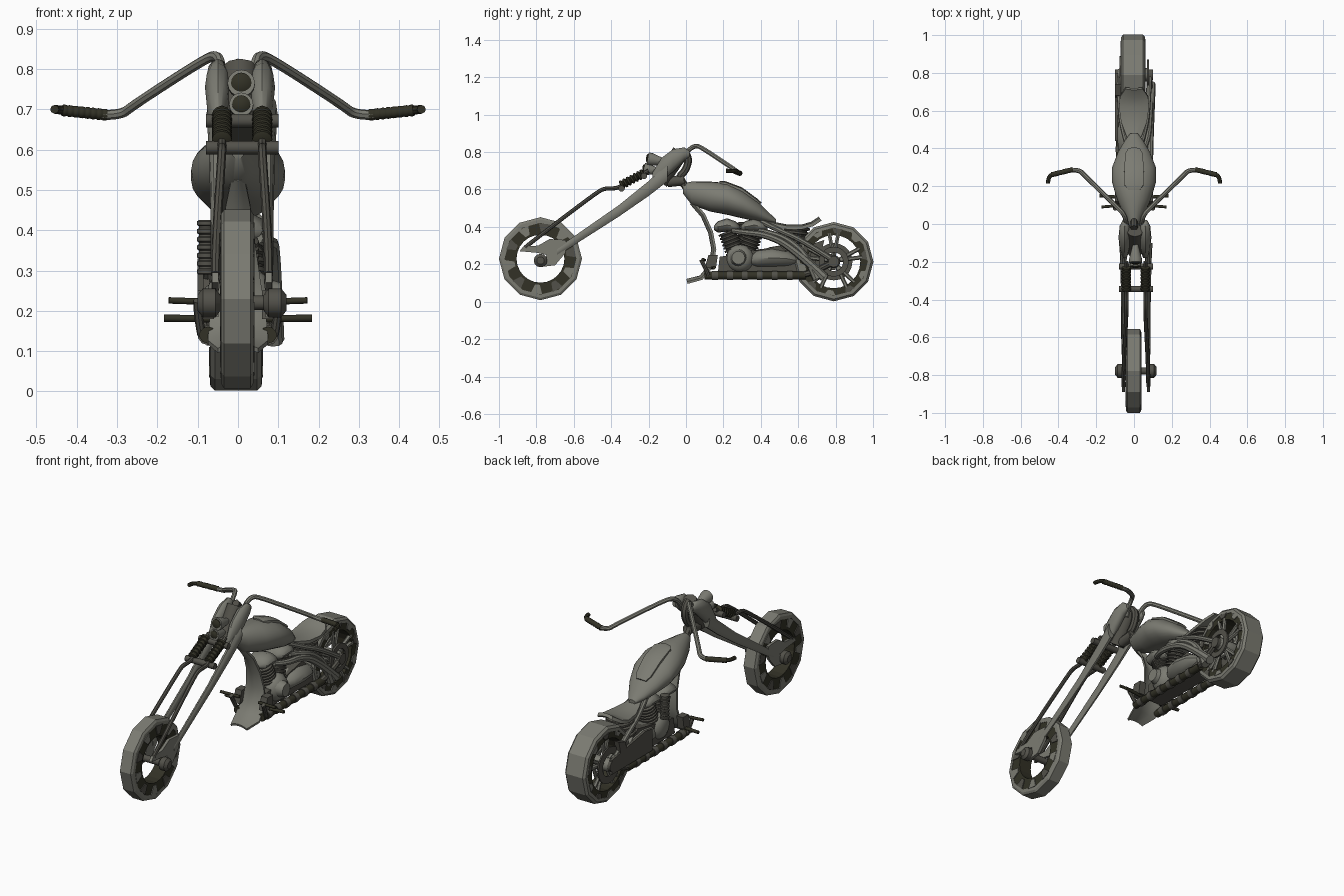
import bpy, bmesh, math
from mathutils import Vector as V

if "Cube" in bpy.data.objects:
    bpy.data.objects.remove(bpy.data.objects["Cube"])

def material(name, rgb):
    m = bpy.data.materials.new(name)
    m.diffuse_color = (*rgb, 1)
    m.use_nodes = True
    m.node_tree.nodes["Principled BSDF"].inputs["Base Color"].default_value = m.diffuse_color
    return m

GREY = material("steel grey", (.2, .2, .17))
DARK = material("dark metal", (.085, .082, .068))
BLACK = material("black rubber", (.032, .031, .019))
smooth = []

def finish(name, bm, mat, soft=True):
    bmesh.ops.recalc_face_normals(bm, faces=bm.faces[:])
    me = bpy.data.meshes.new(name)
    bm.to_mesh(me)
    bm.free()
    me.materials.append(mat)
    ob = bpy.data.objects.new(name, me)
    bpy.context.collection.objects.link(ob)
    if soft:
        smooth.append(ob)
    return ob

def skin(name, rings, mat, closed=False, soft=True):
    """Join rings of points with quads; closed links last ring to first, else caps."""
    bm = bmesh.new()
    rs = [[bm.verts.new(p) for p in r] for r in rings]
    n = len(rs[0])
    for a, b in zip(rs, rs[1:] + ([rs[0]] if closed else [])):
        for i in range(n):
            bm.faces.new((a[i], a[(i+1) % n], b[(i+1) % n], b[i]))
    if not closed:
        bm.faces.new(rs[0][::-1])
        bm.faces.new(rs[-1])
    return finish(name, bm, mat, soft)

def spin(name, p0, p1, profile, mat, seg=12, closed=False, soft=True):
    """Turned part about the axis p0-p1, profile of (position 0..1, radius)."""
    p0, p1 = V(p0), V(p1)
    ax = (p1 - p0).normalized()
    ref = V((0, 0, 1)) if abs(ax.z) < .95 else V((1, 0, 0))
    u = (ref - ax * ref.dot(ax)).normalized()
    w = ax.cross(u)
    rings = [[p0.lerp(p1, t) + r * (u * math.cos(a) + w * math.sin(a))
              for a in (2 * math.pi * i / seg for i in range(seg))] for t, r in profile]
    return skin(name, rings, mat, closed, soft)

def rod(name, p0, p1, r, mat, r1=None, seg=10):
    return spin(name, p0, p1, [(0, r), (1, r1 or r)], mat, seg)

def ribs(name, p0, p1, r, n, mat, seg=12, depth=.75):
    prof = []
    for i in range(n):
        prof += [(i/n, r*depth), ((i+.15)/n, r), ((i+.6)/n, r), ((i+.75)/n, r*depth)]
    return spin(name, p0, p1, prof, mat, seg)

def loft(name, sections, mat, x=0, n=16):
    """Elliptical sections (y, z, half width, half height) along y."""
    return skin(name, [[(x + w*math.cos(a), y, z + h*math.sin(a))
                for a in (2*math.pi*i/n for i in range(n))] for y, z, w, h in sections], mat)

def sheet(name, strip, thick, mat, crown=0):
    """Curved strip (y, z, half width) with thickness."""
    rings = []
    for i, (y, z, w) in enumerate(strip):
        a, b = strip[max(i-1, 0)], strip[min(i+1, len(strip)-1)]
        d = V((0, b[0]-a[0], b[1]-a[1])).normalized()
        nrm = V((0, -d.z, d.y))
        xs = [-1, -.5, 0, .5, 1]
        top = [V((k*w, y, z)) - nrm*crown*k*k for k in xs]
        rings.append(top + [p - nrm*thick for p in reversed(top)])
    return skin(name, rings, mat)

def plate(name, yz, x0, x1, mat):
    return skin(name, [[(x, y, z) for y, z in yz] for x in (x0, x1)], mat)

def tube(name, pts, r, mat, radii=None):
    cu = bpy.data.curves.new(name, 'CURVE')
    cu.dimensions = '3D'
    cu.bevel_depth, cu.bevel_resolution, cu.resolution_u = r, 2, 5
    cu.use_fill_caps = True
    sp = cu.splines.new('NURBS')
    sp.points.add(len(pts) - 1)
    for i, p in enumerate(pts):
        sp.points[i].co = (*p, 1)
        sp.points[i].radius = radii[i] if radii else 1
    sp.order_u, sp.use_endpoint_u = 3, True
    cu.materials.append(mat)
    ob = bpy.data.objects.new(name, cu)
    bpy.context.collection.objects.link(ob)
    bpy.ops.object.select_all(action='DESELECT')
    ob.select_set(True)
    bpy.context.view_layer.objects.active = ob
    bpy.ops.object.convert(target='MESH')
    smooth.append(bpy.context.view_layer.objects.active)

# wheels: faceted tyre, dark rim and light lugs on both sides
def wheel(tag, x, y, z, R, w, rim):
    a, b = (x-w, y, z), (x+w, y, z)
    tyre = [(0, R-.03), (.01, R-.012), (.1, R), (.9, R), (.99, R-.012), (1, R-.03)]
    spin(tag+"_tyre", a, b, tyre, GREY, 12, True, False)
    spin(tag+"_rim", a, b, [(.03, rim), (.03, R-.02), (.97, R-.02), (.97, rim)], BLACK, 24, True, False)
    for i in range(10):
        t = 2*math.pi*i/10 + .2
        def at(r, d):
            return (y + r*math.cos(t+d), z + r*math.sin(t+d))
        lug = [at(R-.032, -.16), at(R-.032, .16), at(rim+.012, .09), at(rim+.012, -.09)]
        plate(tag+"_lug", lug, x-w-.002, x+w+.002, GREY if i % 2 else DARK)

wheel("front_wheel", -.002, -.778, .23, .222, .041, .128)
wheel("rear_wheel", -.005, .79, .214, .212, .065, .142)

# front hub
spin("front_hub", (-.1, -.778, .22), (.12, -.778, .22),
     [(0, .02), (.06, .036), (.2, .036), (.26, .018), (.74, .018), (.8, .036), (.94, .036), (1, .02)], DARK, 12)

# rear hub, paired spokes, discs
spin("rear_hub", (-.095, .79, .214), (.09, .79, .214),
     [(0, .02), (.1, .035), (.9, .035), (1, .02)], GREY, 12)
for i in range(5):
    for d in (-.16, .16):
        t = 2*math.pi*i/5 + math.pi/2
        for s in (-1, 1):
            rod("rear_spoke", (s*.045, .79+.025*math.cos(t), .214+.025*math.sin(t)),
                (s*.05, .79+.155*math.cos(t+d), .214+.155*math.sin(t+d)), .011, GREY, seg=6)
spin("rear_disc", (-.078, .79, .214), (-.07, .79, .214), [(0, .06), (0, .1), (1, .1), (1, .06)], DARK, 20, True)
spin("rear_pulley", (.07, .79, .214), (.08, .79, .214), [(0, .05), (0, .08), (1, .08), (1, .05)], DARK, 20, True)

# springer fork, mirrored about its own centre line
lobe = [(-.89, .27), (-.87, .295), (-.79, .30), (-.73, .335), (-.64, .33), (-.645, .26),
        (-.70, .195), (-.78, .185), (-.745, .25), (-.8, .262)]
for s in (-1, 1):
    x = .01 + s*.066
    plate("fork_rocker", lobe, x-.008, x+.008, GREY)
    loft("fork_leg", [(-.69, .265, .011, .022), (-.36, .485, .013, .032),
                      (-.2, .605, .017, .042), (-.1, .69, .022, .05)], GREY, x, 10)
    xi = .01 + s*.05
    tube("fork_spring_rod", [(x, -.86, .29), (x, -.78, .355), (xi, -.47, .59), (xi, -.43, .607),
                             (xi, -.37, .605), (xi, -.33, .63), (xi, -.2, .7)], .011, DARK)
    ribs("fork_spring", (xi, -.35, .622), (xi, -.22, .69), .025, 7, BLACK)
    # side shells of the steering head
    loft("head_shell", [(-.18, .65, .012, .04), (-.13, .705, .027, .065), (-.07, .755, .032, .06),
                        (-.01, .79, .026, .035), (.02, .79, .01, .015)], GREY, .005 + s*.055, 12)
    # handlebar and grip
    tube("handlebar", [(s*.035, -.02, .75), (s*.04, .0, .80), (s*.05, .05, .838), (s*.09, .09, .82),
                       (s*.26, .255, .71), (s*.29, .288, .685), (s*.34, .285, .686)], .0125, GREY)
    ribs("grip", (s*.325, .288, .686), (s*.44, .26, .698), .0145, 8, BLACK, 10, .92)
    tube("lever_end", [(s*.43, .263, .697), (s*.455, .255, .70), (s*.455, .215, .70)], .011, BLACK)

# yokes, steering stem, twin headlights
for y, z in ((-.345, .605), (-.225, .672)):
    rod("fork_yoke", (-.08, y, z), (.1, y, z), .017, DARK)
rod("steering_core", (.005, -.14, .64), (.005, -.03, .80), .045, DARK)
tube("neck", [(0, -.02, .81), (0, .02, .78), (0, .0, .70), (0, -.05, .66), (0, .04, .57)], .02, DARK)
rod("lower_stem", (0, -.1, .64), (0, -.01, .65), .028, DARK)
for z, y, r in ((.765, -.205, .034), (.712, -.225, .03)):
    spin("headlight", (.008, y, z), (.008, y+.1, z-.02), [(0, r*.72), (.0, r), (.2, r), (1, r*.4)], GREY, 16)
    spin("headlight_lens", (.008, y-.008, z+.001), (.008, y+.01, z), [(0, r*.4), (.4, r*.75), (1, r*.75)], BLACK, 16)

# tank with raised top panel
loft("tank", [(-.015, .605, .018, .028), (.03, .58, .045, .062), (.13, .562, .09, .08), (.22, .55, .116, .085),
              (.3, .522, .116, .076), (.38, .485, .085, .056), (.44, .45, .05, .03), (.48, .43, .02, .012)], GREY, 0, 24)
sheet("tank_panel", [(.18, .645, .03), (.21, .645, .05), (.3, .611, .052), (.38, .552, .045), (.405, .53, .03)],
      .018, GREY, .006)

# curved front air dam
sheet("air_dam", [(.03, .53, .015), (.09, .46, .03), (.13, .37, .042), (.147, .28, .055),
                  (.13, .19, .07), (.08, .13, .075), (.005, .11, .05)], .012, GREY, -.015)

# seat and bellows support
sheet("seat", [(.43, .44, .025), (.48, .425, .045), (.54, .413, .068), (.62, .413, .08), (.67, .428, .074),
               (.71, .455, .045)], .018, GREY, .008)
ribs("seat_bellows", (0, .575, .29), (0, .59, .41), .075, 5, DARK, 16, .82)

# frame rails on both sides
for s in (-1, 1):
    rod("lower_rail", (s*.075, .1, .14), (s*.075, .64, .14), .021, BLACK)
    for i in range(6):
        y = .14 + i*.08
        rod("rail_clamp", (s*.075, y, .14), (s*.075, y+.03, .14), .025, DARK)
    tube("rear_rail", [(s*.03, .4, .43), (s*.06, .5, .38), (s*.075, .62, .33), (s*.082, .79, .22)], .014, GREY)
    tube("swing_arm", [(s*.075, .6, .14), (s*.08, .68, .15), (s*.084, .79, .214)], .016, DARK)
    rod("axle_block", (s*.075, .79, .214), (s*.1, .79, .214), .03, DARK)
    # foot pegs and controls
    rod("foot_peg", (s*.06, .14, .18), (s*.183, .15, .182), .009, BLACK)
    rod("foot_lever", (s*.06, .1, .222), (s*.172, .09, .226), .008, BLACK)
    tube("peg_arm", [(s*.1, .08, .225), (s*.1, .1, .19), (s*.09, .12, .14)], .011, DARK)
    plate("peg_bracket", [(.1, .18), (.16, .18), (.17, .25), (.12, .25)], s*.06, s*.1, DARK)

# twin engine
for y0, y1 in ((.265, .22), (.325, .365)):
    ribs("cylinder", (0, y0, .26), (0, y1, .38), .052, 7, DARK, 16, .82)
    loft("cylinder_head", [(y1-.07, .395, .03, .012), (y1-.05, .4, .062, .03), (y1, .41, .07, .036),
                           (y1+.045, .4, .062, .03), (y1+.07, .39, .03, .014)], GREY, 0, 12)
spin("crankcase", (-.075, .29, .23), (.085, .29, .23),
     [(0, .03), (.08, .055), (.25, .075), (.75, .075), (.92, .055), (1, .03)], GREY, 20)
loft("gearbox", [(.34, .22, .05, .03), (.38, .23, .085, .05), (.46, .235, .095, .055),
                 (.54, .23, .085, .045), (.59, .22, .05, .025)], GREY, .005, 14)
plate("engine_cradle", [(.17, .15), (.62, .15), (.62, .2), (.5, .3), (.3, .26), (.18, .24)], -.05, .05, DARK)
ribs("air_cleaner", (-.078, .3, .29), (-.078, .3, .43), .024, 7, DARK, 12, .8)
rod("ignition_cover", (.06, .28, .235), (.105, .28, .235), .05, GREY, .035, 16)

# exhaust pipes on the right, belt guard on the left
tube("exhaust_front", [(.05, .25, .38), (.085, .31, .37), (.085, .42, .36), (.088, .56, .30),
                       (.09, .74, .13)], .02, GREY, [.7, .8, .9, 1, 1.25])
tube("exhaust_rear", [(.05, .39, .38), (.075, .45, .37), (.08, .55, .33), (.085, .65, .24),
                      (.088, .7, .12)], .019, GREY, [.7, .8, .9, 1, 1.2])
plate("belt_guard", [(.44, .17), (.44, .29), (.5, .3), (.8, .25), (.8, .17)], -.1, -.085, DARK)
plate("brake_caliper", [(.66, .23), (.68, .31), (.74, .33), (.72, .25)], -.1, -.07, DARK)

# soften curved parts only
bpy.ops.object.select_all(action='DESELECT')
for ob in smooth:
    ob.select_set(True)
bpy.context.view_layer.objects.active = smooth[0]
bpy.ops.object.shade_smooth_by_angle(angle=math.radians(40))
